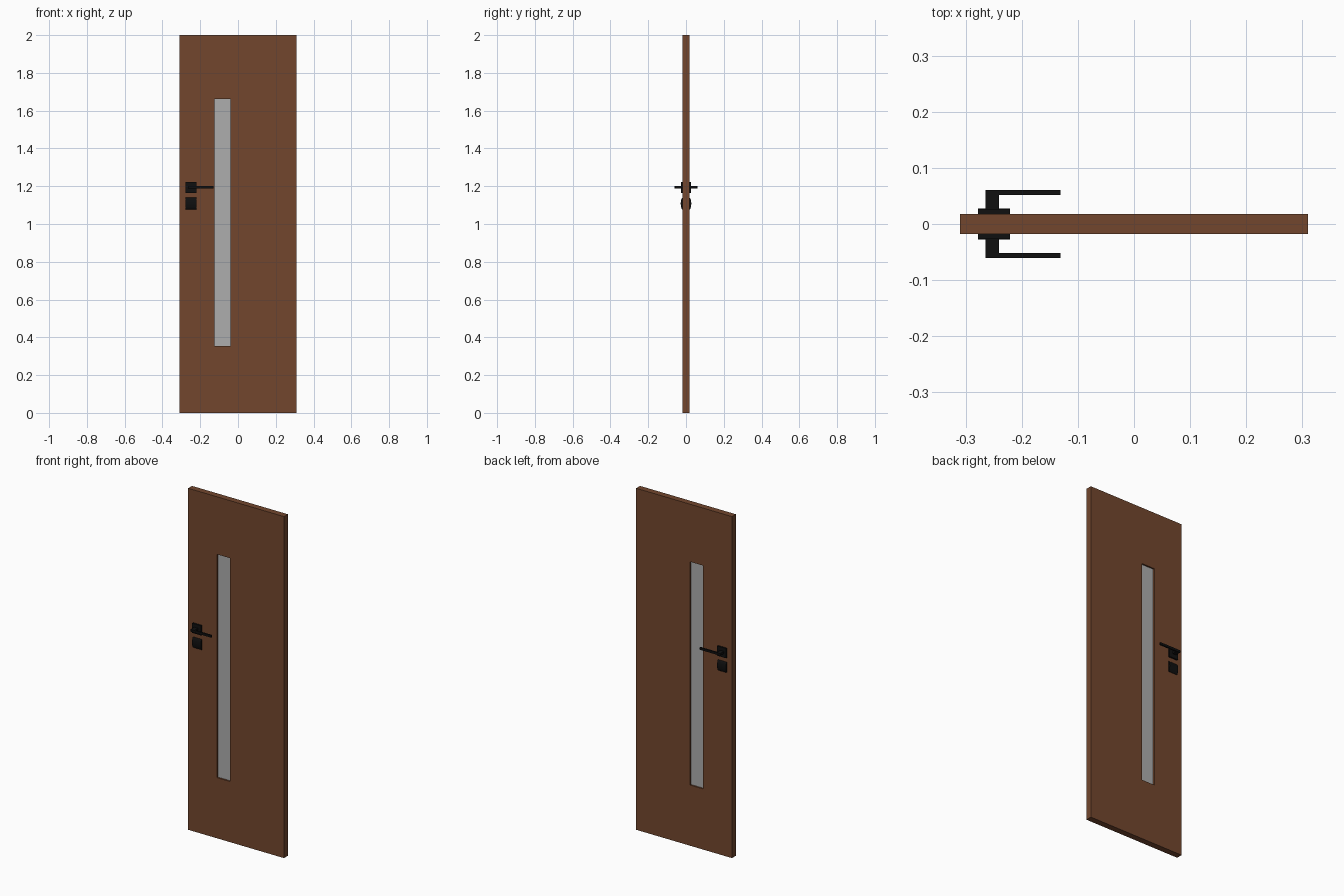
import bpy, bmesh, math

if "Cube" in bpy.data.objects:
    bpy.data.objects.remove(bpy.data.objects["Cube"])


def material(name, rgb):
    m = bpy.data.materials.new(name)
    m.diffuse_color = (*rgb, 1)
    m.use_nodes = True
    m.node_tree.nodes["Principled BSDF"].inputs["Base Color"].default_value = m.diffuse_color
    return m


wood = material("brown wood", (0.17, 0.062, 0.027))
glass = material("grey glass", (0.42, 0.42, 0.42))
black = material("black metal", (0.005, 0.005, 0.005))


def finish(bm, name, mat):
    bmesh.ops.recalc_face_normals(bm, faces=bm.faces)
    me = bpy.data.meshes.new(name)
    bm.to_mesh(me)
    bm.free()
    me.materials.append(mat)
    ob = bpy.data.objects.new(name, me)
    bpy.context.collection.objects.link(ob)
    return ob


def box(name, x, y, z, mat):
    """Box from (min, max) ranges on each axis."""
    bm = bmesh.new()
    bmesh.ops.create_cube(bm, size=1)
    for v in bm.verts:
        v.co = [r[0] if c < 0 else r[1] for c, r in zip(v.co, (x, y, z))]
    return finish(bm, name, mat)


def prism(name, pts, axis, lo, hi, mat):
    """Extrude a 2D outline along x (pts are y,z) or z (pts are x,y)."""
    bm = bmesh.new()
    def place(p, d):
        return (d, *p) if axis == "x" else (*p, d)
    a = [bm.verts.new(place(p, lo)) for p in pts]
    b = [bm.verts.new(place(p, hi)) for p in pts]
    bm.faces.new(a)
    bm.faces.new(b)
    for i in range(len(pts)):
        j = (i + 1) % len(pts)
        bm.faces.new((a[i], a[j], b[j], b[i]))
    return finish(bm, name, mat)


# Door leaf with a tall window opening
WX, WZ, T = (-0.124, -0.040), (0.355, 1.663), 0.018
leaf = box("door_leaf", (-0.31, 0.31), (-T, T), (0, 2), wood)
cutter = box("window_cutter", WX, (-0.1, 0.1), WZ, wood)
cutter.hide_render = True
cutter.hide_viewport = True
mod = leaf.modifiers.new("window_opening", "BOOLEAN")
mod.operation = "DIFFERENCE"
mod.solver = "EXACT"
mod.object = cutter

# Recessed glass pane
box("window_glass", WX, (-0.009, 0.009), WZ, glass)

# Handle and lock hardware on both sides
RX = (-0.278, -0.221)
for side, s in (("front", -1), ("back", 1)):
    box(f"{side}_handle_plate", RX, sorted((s * T, s * 0.027)), (1.165, 1.222), black)
    # L-shaped lever
    lever = [(-0.265, T), (-0.241, T), (-0.241, 0.052), (-0.131, 0.052),
             (-0.131, 0.061), (-0.265, 0.061)]
    prism(f"{side}_lever", [(x, s * y) for x, y in lever], "z", 1.189, 1.202, black)
    # Bowed lock plate
    n = 12
    arc = [(s * (T + 0.010 * math.sin(math.pi * i / n)),
            1.108 - 0.031 * math.cos(math.pi * i / n)) for i in range(n + 1)]
    prism(f"{side}_lock_plate", arc, "x", *RX, black)
